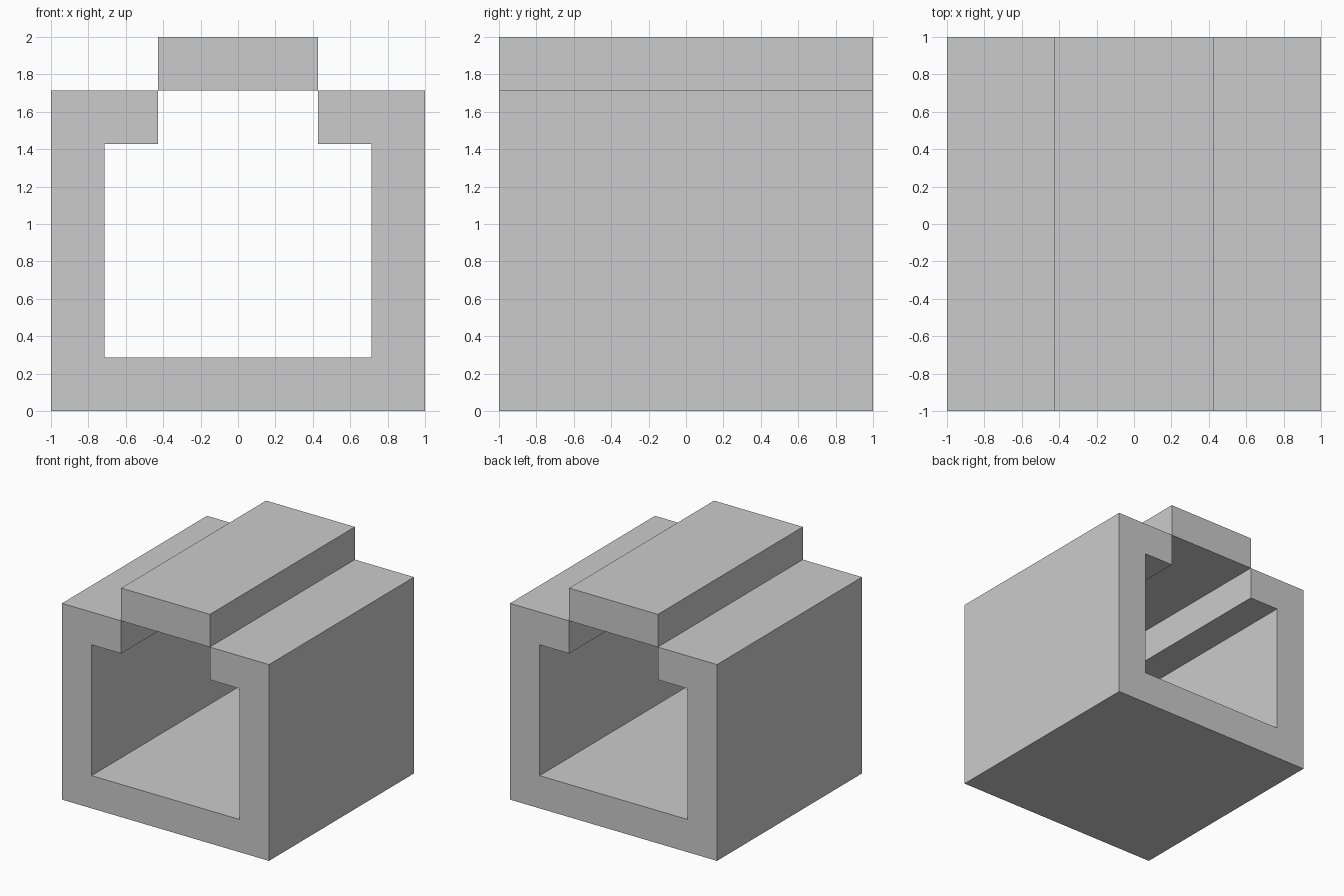
import bpy, bmesh

if "Cube" in bpy.data.objects:
    bpy.data.objects.remove(bpy.data.objects["Cube"])

U = 2 / 7  # wall thickness; the whole model sits on a 7-unit grid


def extrude_profile(name, points, y0=-1.0, y1=1.0):
    """Extrude a closed x/z outline along y into a solid object."""
    bm = bmesh.new()
    face = bm.faces.new([bm.verts.new((x, y0, z)) for x, z in points])
    result = bmesh.ops.extrude_face_region(bm, geom=[face], use_keep_orig=True)
    moved = [g for g in result["geom"] if isinstance(g, bmesh.types.BMVert)]
    bmesh.ops.translate(bm, verts=moved, vec=(0, y1 - y0, 0))
    bmesh.ops.recalc_face_normals(bm, faces=bm.faces[:])
    mesh = bpy.data.meshes.new(name)
    bm.to_mesh(mesh)
    bm.free()
    obj = bpy.data.objects.new(name, mesh)
    bpy.context.collection.objects.link(obj)
    return obj


# Slotted channel: right half of the outline, mirrored to the left
right = [(3.5, 0), (3.5, 6), (1.5, 6), (1.5, 5), (2.5, 5), (2.5, 1)]
outline = right + [(-x, z) for x, z in reversed(right)]
extrude_profile("channel_body", [(x * U, z * U) for x, z in outline])

# Bar resting on the lips of the slot
bar = [(-1.5, 6), (1.5, 6), (1.5, 7), (-1.5, 7)]
extrude_profile("top_bar", [(x * U, z * U) for x, z in bar])
